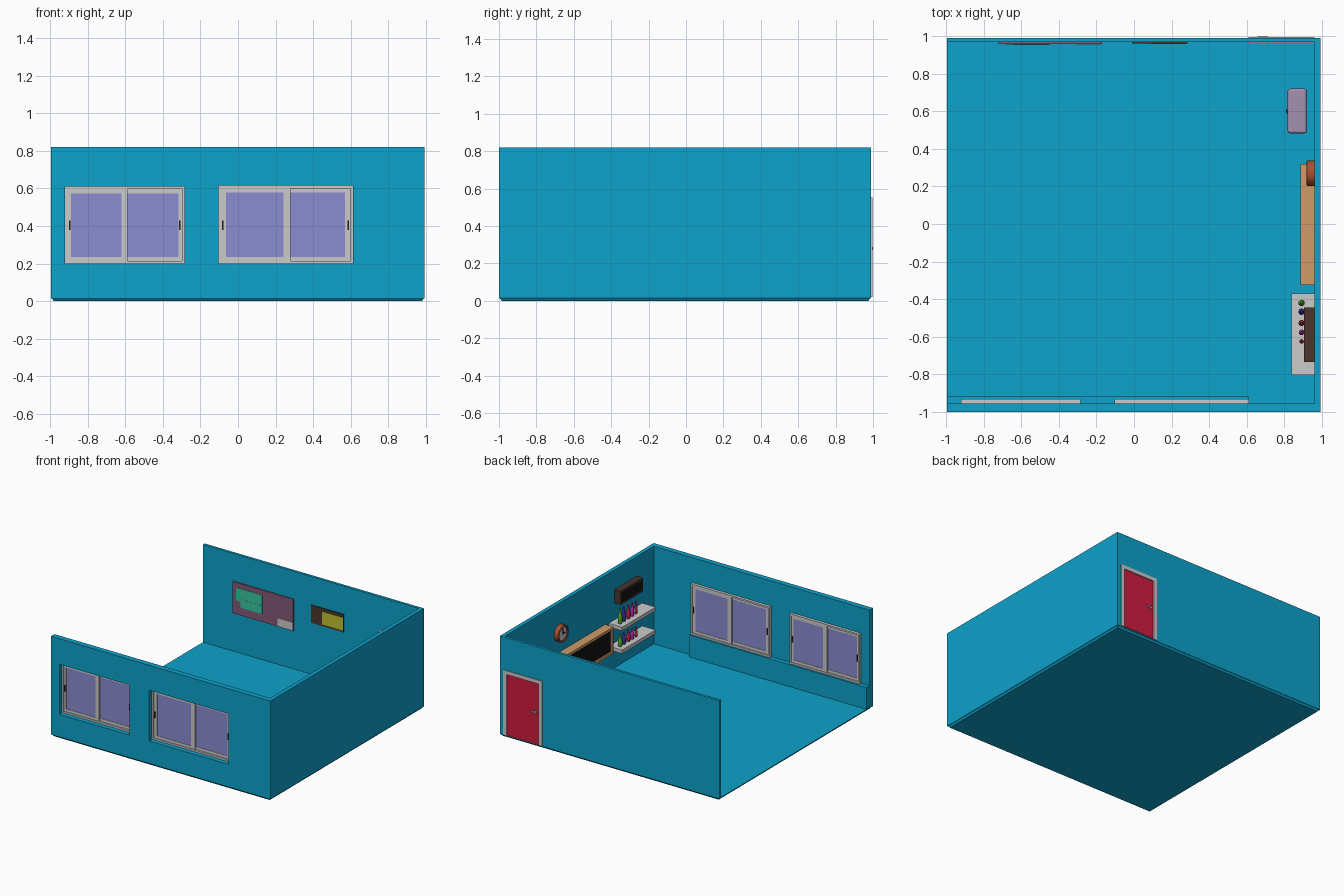
import bpy, bmesh, math
from mathutils import Matrix

if "Cube" in bpy.data.objects:
    bpy.data.objects.remove(bpy.data.objects["Cube"])

COLORS = {
    "blue": (.004, .36, .60), "glass": (.26, .265, .64), "red": (.62, .012, .05),
    "tan": (.61, .33, .14), "black": (.006, .006, .006), "lilac": (.37, .28, .43),
    "plum": (.23, .10, .19), "teal": (.04, .56, .35), "yellow": (.53, .53, .03),
    "brown": (.07, .035, .025), "rust": (.40, .08, .03), "green": (.08, .42, .02),
    "navy": (.03, .03, .40), "crimson": (.40, .02, .06), "violet": (.45, .03, .50),
}
mats = {}
for key, c in COLORS.items():
    mats[key] = bpy.data.materials.new(key)
    mats[key].diffuse_color = (*c, 1)


def finish(name, bm, color=None, smooth=False):
    bmesh.ops.recalc_face_normals(bm, faces=bm.faces)
    me = bpy.data.meshes.new(name)
    bm.to_mesh(me)
    bm.free()
    ob = bpy.data.objects.new(name, me)
    bpy.context.collection.objects.link(ob)
    if color:
        me.materials.append(mats[color])
    if smooth:
        bpy.ops.object.select_all(action='DESELECT')
        ob.select_set(True)
        bpy.context.view_layer.objects.active = ob
        bpy.ops.object.shade_smooth_by_angle(angle=math.radians(40))
    return ob


def box(name, x0, x1, y0, y1, z0, z1, color=None):
    bm = bmesh.new()
    bmesh.ops.create_cube(bm, size=1)
    for v in bm.verts:
        v.co = (x0 + (v.co.x + .5) * (x1 - x0), y0 + (v.co.y + .5) * (y1 - y0),
                z0 + (v.co.z + .5) * (z1 - z0))
    return finish(name, bm, color)


def frame(name, u0, u1, z0, z1, w0, w1, border, color=None, side=False):
    """Rectangular ring in the xz plane, or the yz plane when side is set."""
    b = border
    loops = []
    bm = bmesh.new()
    for w in (w0, w1):
        for i in (0, b):
            pts = [(u0 + i, z0 + i), (u1 - i, z0 + i), (u1 - i, z1 - i), (u0 + i, z1 - i)]
            loops.append([bm.verts.new((w, u, z) if side else (u, w, z)) for u, z in pts])
    for a, c in ((0, 1), (1, 3), (3, 2), (2, 0)):
        for k in range(4):
            n = (k + 1) % 4
            bm.faces.new((loops[a][k], loops[a][n], loops[c][n], loops[c][k]))
    return finish(name, bm, color)


def lathe(name, profile, loc, color=None, rot=None, steps=24):
    bm = bmesh.new()
    vs = [bm.verts.new((r, 0, z)) for r, z in profile]
    edges = [bm.edges.new(p) for p in zip(vs, vs[1:])]
    bmesh.ops.spin(bm, geom=vs + edges, cent=(0, 0, 0), axis=(0, 0, 1),
                   angle=2 * math.pi, steps=steps)
    bmesh.ops.remove_doubles(bm, verts=bm.verts, dist=1e-5)
    m = Matrix.Translation(loc) @ (rot or Matrix())
    bmesh.ops.transform(bm, matrix=m, verts=bm.verts)
    return finish(name, bm, color, smooth=True)


def cut(ob, *dims):
    cutter = box("cutter", *dims)
    cutter.hide_render = True
    mod = ob.modifiers.new("opening", 'BOOLEAN')
    mod.object, mod.operation, mod.solver = cutter, 'DIFFERENCE', 'EXACT'
    bpy.context.view_layer.objects.active = ob
    bpy.ops.object.modifier_apply(modifier=mod.name)
    bpy.data.objects.remove(cutter)


X0, X1, Y0, Y1, TOP = -.995, .993, -1.0, .99, .82
XI, YI, YB = .96, -.955, .968          # inner faces of right, front and back walls

# Room shell: floor, three walls, low ledge
floor = box("floor", X0, X1, Y0, Y1, .002, .02, "blue")
for v in floor.data.vertices:
    if v.co.z < .01:
        v.co.x *= .985
        v.co.y *= .985
        v.co.z = 0
front_wall = box("front_wall", X0, X1, Y0, YI, .015, TOP, "blue")
back_wall = box("back_wall", X0, X1, YB, Y1, .015, TOP, "blue")
box("right_wall", XI, X1, YI, YB, .015, TOP, "blue")
box("window_ledge", X0, .61, YI, -.918, .02, .2, "blue")

# Sliding windows
for tag, a, b, top, edge, m0, m1 in (("left", -.92, -.285, .61, .032, -.62, -.588),
                                     ("right", -.105, .612, .615, .042, .243, .28)):
    cut(front_wall, a, b, Y0 - .1, YI + .1, .2, top)
    frame(f"{tag}_window_frame", a, b, .2, top, -.963, -.932, .014)
    for s, u0, u1, p0, p1, y in (("a", a + .014, m1, a + edge, m0, -.957),
                                 ("b", m0, b - .014, m1, b - edge, -.947)):
        sash = frame(f"{tag}_window_sash_{s}", u0, u1, .214, top - .014, y, y + .01, .022)
        # fit the inner edge of the sash to the pane
        mid = (u0 + u1) / 2
        for v in sash.data.vertices:
            if u0 + .005 < v.co.x < u1 - .005:
                v.co.x = p0 if v.co.x < mid else p1
        box(f"{tag}_window_pane_{s}", p0 - .002, p1 + .002, y + .003, y + .007,
            .234, top - .02, "glass")
    for s, x in (("a", a + .025), ("b", b - .025)):
        box(f"{tag}_window_handle_{s}", x - .004, x + .004, -.966, -.932, .38, .43, "brown")

# Door with casing and lever handles
cut(back_wall, .62, .95, YB - .1, Y1 + .1, .02, .54)
casing = frame("door_casing", .61, .96, -.02, .552, .964, .996, .03)
for v in casing.data.vertices:
    if v.co.z < .1:
        v.co.z = .02
box("door_leaf", .638, .932, .972, .987, .02, .523, "red")
for tag, y0, y1 in (("outer", .987, 1.0), ("inner", .958, .972)):
    box(f"door_{tag}_handle_stem", .66, .674, y0, y1, .273, .287)
    lever = (y1 - .006, y1) if tag == "outer" else (y0, y0 + .006)
    box(f"door_{tag}_handle_lever", .66, .71, *lever, .275, .285)

# Pinboards on the back wall
box("large_pinboard", -.72, -.17, .958, YB, .335, .595, "plum")
box("teal_paper_upper", -.685, -.45, .955, .959, .45, .555, "teal")
box("teal_paper_lower", -.645, -.45, .954, .959, .40, .47, "teal")
box("grey_paper", -.31, -.175, .955, .959, .34, .405)
box("small_pinboard", -.01, .285, .96, YB, .445, .59, "brown")
box("yellow_paper", .09, .28, .957, .961, .46, .565, "yellow")

# Blackboard on the right wall
frame("blackboard_frame", -.325, .32, .2, .42, .885, XI, .022, "tan", side=True)
box("blackboard_panel", .897, XI - .002, -.305, .3, .22, .4, "black")

# Wall clock
face_in = Matrix.Rotation(-math.pi / 2, 4, 'Y')
lathe("clock_rim", [(0, 0), (.068, 0), (.068, .038), (.06, .042), (.053, .038), (.053, .028), (0, .028)],
      (XI, .27, .58), "rust", face_in, 32)
lathe("clock_face", [(0, .027), (.053, .027), (.053, .031), (0, .031)], (XI, .27, .58), None, face_in, 32)
box("clock_minute_hand", .923, .929, .267, .273, .58, .622, "black")
box("clock_hour_hand", .923, .929, .24, .273, .577, .583, "black")

# Wall screen
frame("screen_housing", -.735, -.445, .548, .66, .905, XI, .014, "brown", side=True)
box("screen_panel", .91, XI - .003, -.725, -.455, .558, .65, "black")

# Shelves with bottles
for tag, z, h in (("upper", .412, .125), ("lower", .225, .1)):
    box(f"{tag}_shelf", .838, XI, -.805, -.37, z - .03, z)
    for i, (y, r, c) in enumerate(((-.42, .017, "green"), (-.467, .017, "navy"),
                                   (-.527, .016, "crimson"), (-.577, .015, "violet"),
                                   (-.625, .012, "crimson"))):
        k = h * (1 - .04 * i)
        lathe(f"{tag}_bottle_{i + 1}",
              [(0, 0), (r * .8, 0), (r, k * .12), (r, k * .5), (r * .5, k * .7),
               (r * .4, k * .95), (r * .3, k), (0, k)], (.892, y, z), c, steps=16)

# Small rounded cabinet with knob
cab = box("cabinet", .818, .92, .483, .72, .02, .27, "lilac")
bev = cab.modifiers.new("round", 'BEVEL')
bev.width, bev.segments = .012, 3
lathe("cabinet_knob", [(0, 0), (.012, 0), (.012, .006), (0, .01)], (.819, .6, .17), "brown", face_in, 16)

for m in bpy.data.materials:
    if m.users and not m.is_grease_pencil:
        m.use_nodes = True
        m.node_tree.nodes["Principled BSDF"].inputs["Base Color"].default_value = m.diffuse_color
